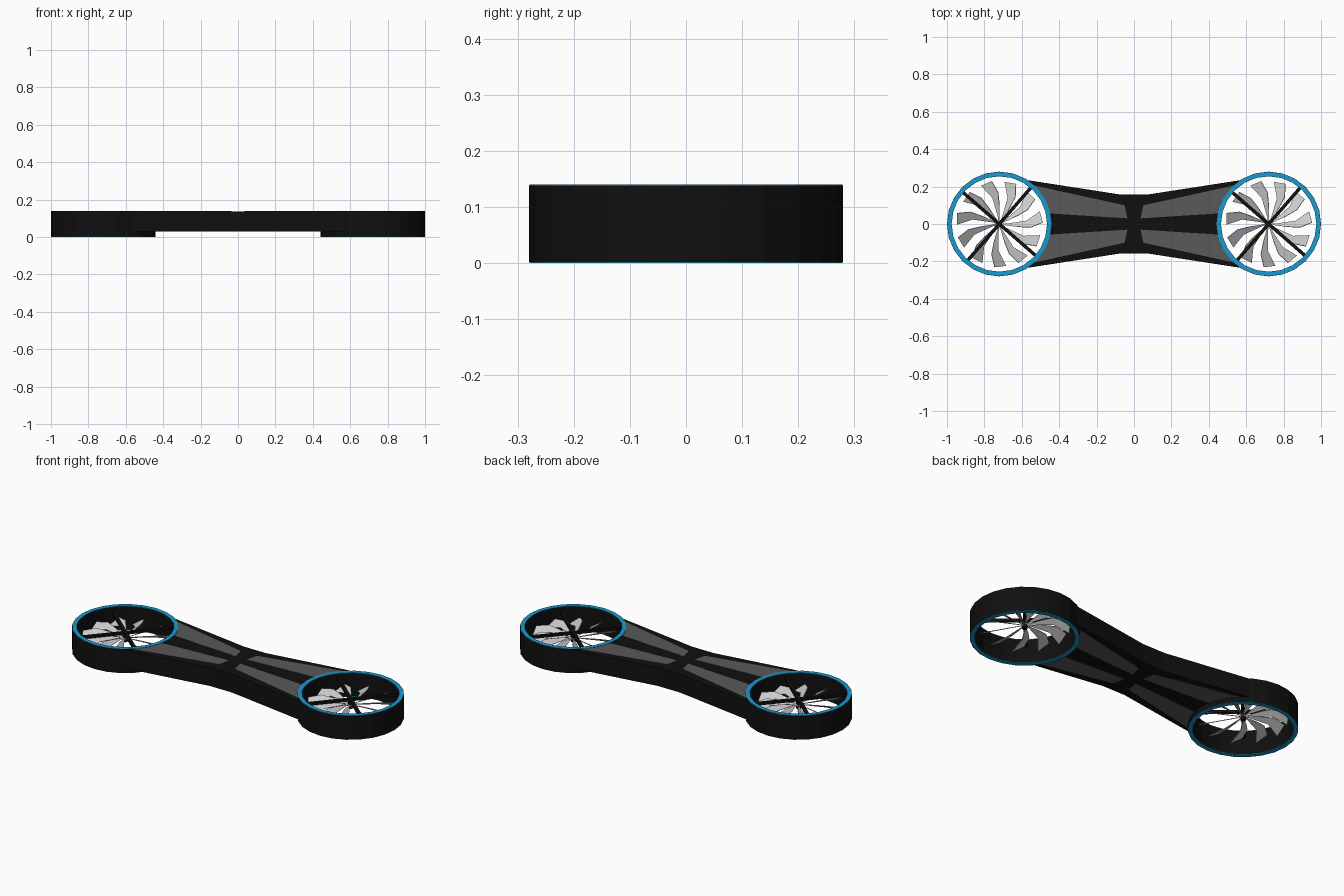
import bpy, bmesh
from math import sin, cos, pi, radians
from mathutils import Vector, Matrix

if "Cube" in bpy.data.objects:
    bpy.data.objects.remove(bpy.data.objects["Cube"])

CX, R, H, SIDES = 0.72, 0.28, 0.14, 24


def material(name, rgb):
    m = bpy.data.materials.new(name)
    m.diffuse_color = (*rgb, 1)
    m.use_nodes = True
    m.node_tree.nodes["Principled BSDF"].inputs["Base Color"].default_value = m.diffuse_color
    return m


BLACK = material("black", (0.005, 0.005, 0.005))
BLUE = material("blue", (0.01, 0.32, 0.62))
GREY = material("dark_grey", (0.1, 0.1, 0.1))


def finish(bm, name, mat=None):
    bmesh.ops.recalc_face_normals(bm, faces=bm.faces)
    me = bpy.data.meshes.new(name)
    bm.to_mesh(me)
    bm.free()
    ob = bpy.data.objects.new(name, me)
    bpy.context.collection.objects.link(ob)
    if mat:
        me.materials.append(mat)
    return ob


def prism(name, pts, z0, z1, mat):
    bm = bmesh.new()
    f = bm.faces.new([bm.verts.new((x, y, z0)) for x, y in pts])
    top = bmesh.ops.extrude_face_region(bm, geom=[f])["geom"]
    bmesh.ops.translate(bm, vec=(0, 0, z1 - z0),
                        verts=[v for v in top if isinstance(v, bmesh.types.BMVert)])
    return finish(bm, name, mat)


def tube(name, x, r_in, r_out, z0, z1, mat):
    bm = bmesh.new()
    loops = []
    for r, z in ((r_out, z0), (r_out, z1), (r_in, z1), (r_in, z0)):
        loops.append([bm.verts.new((x + r * cos(2 * pi * i / SIDES), r * sin(2 * pi * i / SIDES), z))
                      for i in range(SIDES)])
    for k in range(4):
        a, b = loops[k], loops[(k + 1) % 4]
        for i in range(SIDES):
            j = (i + 1) % SIDES
            bm.faces.new((a[i], a[j], b[j], b[i]))
    return finish(bm, name, mat)


def arc(a0, a1, n, r):
    return [(CX + r * cos(radians(a0 + (a1 - a0) * i / n)),
             r * sin(radians(a0 + (a1 - a0) * i / n))) for i in range(n + 1)]


# Waisted bridge, ending in arcs that sit inside the duct walls
half = [(0.07, -0.157)] + arc(243, 117, 10, 0.268) + [(0.07, 0.157)]
prism("bridge", half + [(-x, y) for x, y in reversed(half)], 0.03, 0.137, BLACK)

# Four grey panels, showing on the top and underside
panel = [(0.05, 0.10), (0.035, 0.03)] + arc(168, 130, 4, 0.272)
for sx in (-1, 1):
    for sy in (-1, 1):
        prism("bridge_panel", [(sx * x, sy * y) for x, y in panel], 0.0285, 0.1385, GREY)


# Fan: swept, pitched two-segment blades around a small hub
def fan(x):
    lead = [(0.012, 0.004), (0.10, -0.026), (0.165, -0.036), (0.232, -0.016)]
    trail = [(0.012, -0.004), (0.10, 0.0), (0.145, 0.002), (0.222, 0.046)]
    pitch = Matrix.Rotation(radians(-32), 4, 'X')
    bm = bmesh.new()
    for i in range(11):
        m = (Matrix.Translation((x, 0, 0.075)) @
             Matrix.Rotation(2 * pi * i / 11 + 0.1, 4, 'Z') @ pitch)
        rows = [[[bm.verts.new(m @ Vector((px, py * 1.15, z))) for px, py in side]
                 for side in (lead, trail)] for z in (-0.002, 0.002)]
        (a, b), (c, d) = rows
        for k in range(3):
            for p, q in ((a, b), (c, d), (a, c), (b, d)):
                bm.faces.new((p[k], p[k + 1], q[k + 1], q[k]))
        for k in (0, 3):
            bm.faces.new((a[k], b[k], d[k], c[k]))
    finish(bm, "fan_blades")
    bpy.ops.mesh.primitive_cylinder_add(vertices=12, radius=0.014, depth=0.05, location=(x, 0, 0.08))
    bpy.context.object.name = "fan_hub"
    bpy.context.object.data.materials.append(BLACK)


for x in (-CX, CX):
    tube("duct_wall", x, 0.257, R, 0.002, H - 0.002, BLACK)
    tube("top_trim", x, 0.255, R - 0.001, H - 0.003, H, BLUE)
    tube("bottom_trim", x, 0.255, R - 0.001, 0, 0.003, BLUE)
    fan(x)
    # Crossed fan supports
    for deg in (-41, 49):
        bpy.ops.mesh.primitive_cube_add(size=1, location=(x, 0, 0.104), rotation=(0, 0, radians(deg)))
        bar = bpy.context.object
        bar.name = "fan_support"
        bar.scale = (0.52, 0.018, 0.014)
        bar.data.materials.append(BLACK)
